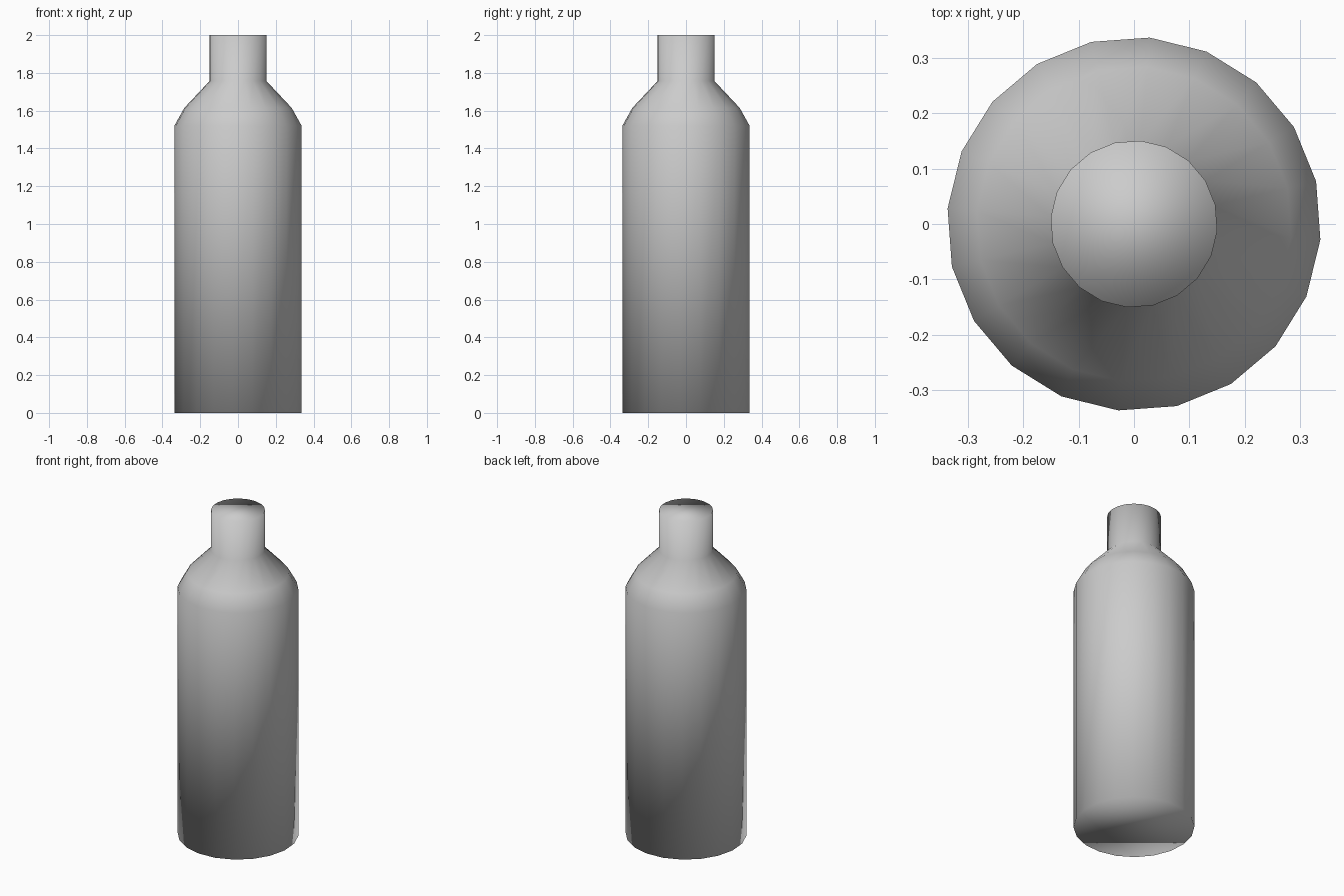
import bpy
import bmesh
from math import radians
from mathutils import Matrix

cube = bpy.data.objects.get("Cube")
if cube:
    bpy.data.objects.remove(cube, do_unlink=True)

SIDES = 20
TURN = radians(-4.8)
# Silhouette from base to mouth: (radius, height)
PROFILE = [(0.338, 0), (0.338, 1.52), (0.285, 1.615), (0.151, 1.757), (0.151, 2)]


def make_material(name, color):
    mat = bpy.data.materials.new(name)
    mat.use_nodes = True
    mat.diffuse_color = color
    mat.node_tree.nodes["Principled BSDF"].inputs["Base Color"].default_value = color
    return mat


def lathe(name, profile, mat):
    """Stack rings along the profile, bridge them and cap both ends."""
    bm = bmesh.new()
    rings = []
    for radius, height in profile:
        place = Matrix.Translation((0, 0, height)) @ Matrix.Rotation(TURN, 4, "Z")
        ring = bmesh.ops.create_circle(bm, segments=SIDES, radius=radius, matrix=place)
        rings.append(ring["verts"])
    for low, high in zip(rings, rings[1:]):
        for i in range(SIDES):
            j = (i + 1) % SIDES
            bm.faces.new((low[i], low[j], high[j], high[i]))
    bm.faces.new(rings[0])
    bm.faces.new(rings[-1])
    bmesh.ops.recalc_face_normals(bm, faces=bm.faces)
    # Soft shading runs over every edge, caps included
    for face in bm.faces:
        face.smooth = True
    mesh = bpy.data.meshes.new(name)
    bm.to_mesh(mesh)
    bm.free()
    mesh.materials.append(mat)
    obj = bpy.data.objects.new(name, mesh)
    bpy.context.collection.objects.link(obj)
    return obj


# Bottle: straight body, sloped shoulder, narrow closed neck
lathe("bottle", PROFILE, make_material("light grey", (0.6, 0.6, 0.6, 1)))
